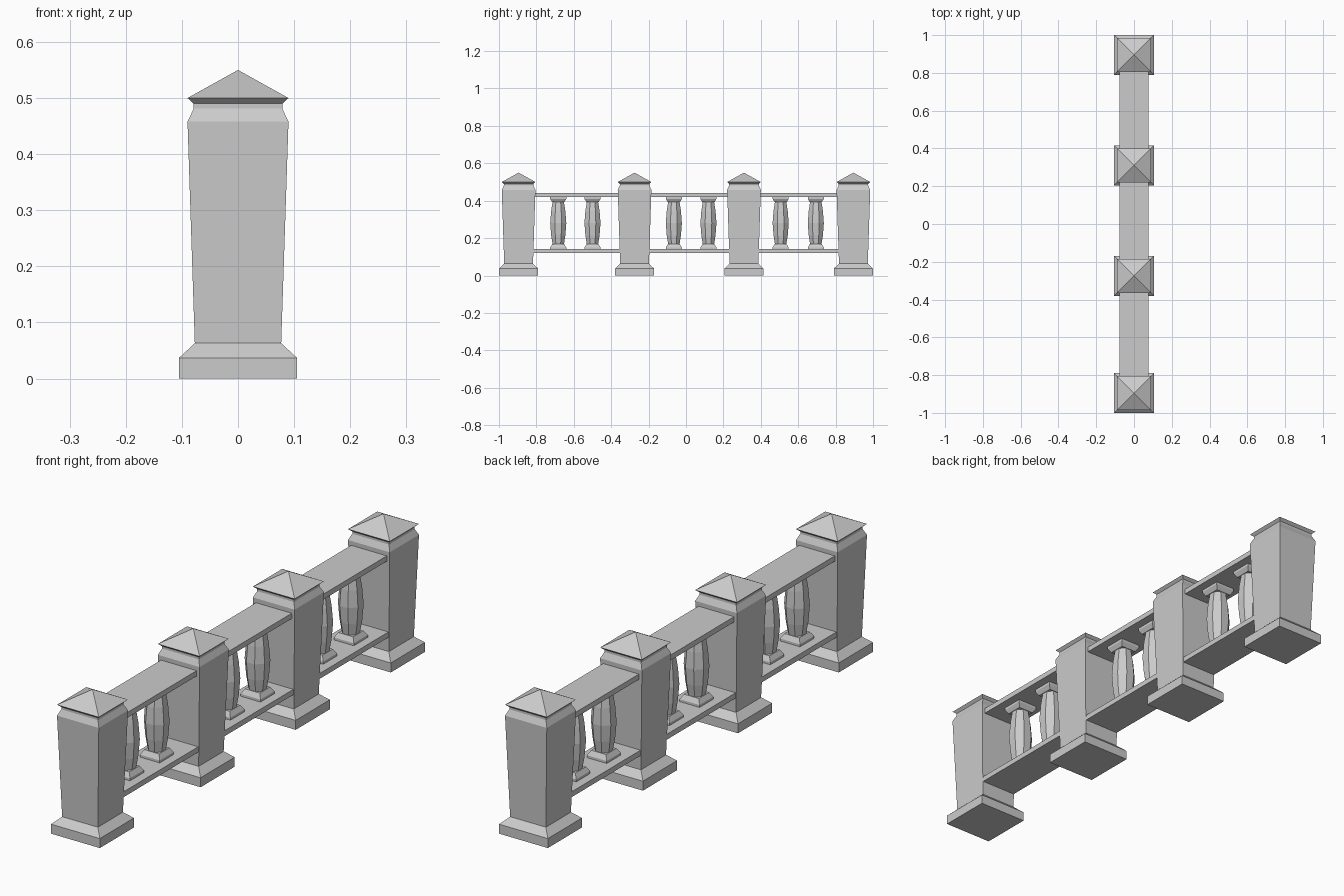
import bpy, bmesh, math

if "Cube" in bpy.data.objects:
    bpy.data.objects.remove(bpy.data.objects["Cube"])


def lathe(bm, profile, sides, cx=0, cy=0):
    """Stack flat-sided rings; profile holds (half width, height)."""
    rings = []
    for w, z in profile:
        if w == 0:
            rings.append([bm.verts.new((cx, cy, z))])
            continue
        r = w / math.cos(math.pi / sides)
        rings.append([bm.verts.new((cx + r * math.cos((i + .5) * 2 * math.pi / sides),
                                    cy + r * math.sin((i + .5) * 2 * math.pi / sides), z))
                      for i in range(sides)])
    bm.faces.new(rings[0][::-1])
    for a, b in zip(rings, rings[1:]):
        for i in range(sides):
            j = (i + 1) % sides
            if len(b) == 1:
                bm.faces.new((a[i], a[j], b[0]))
            else:
                bm.faces.new((a[i], a[j], b[j], b[i]))
    if len(rings[-1]) > 1:
        bm.faces.new(rings[-1])


def finish(bm, name):
    mesh = bpy.data.meshes.new(name)
    bm.to_mesh(mesh)
    bm.free()
    bpy.context.collection.objects.link(bpy.data.objects.new(name, mesh))


def box(name, center, size):
    bm = bmesh.new()
    bmesh.ops.create_cube(bm, size=1)
    for v in bm.verts:
        v.co = [c + p * s for c, p, s in zip(center, v.co, size)]
    finish(bm, name)


POST = [(.105, 0), (.105, .037), (.077, .063), (.09, .458), (.079, .481),
        (.079, .49), (.09, .50), (0, .55)]
FOOT = [(.043, .14), (.043, .15), (.032, .168)]
BODY = [(.03, .165), (.038, .215), (.043, .28), (.038, .345), (.03, .397)]
CAPITAL = [(.033, .393), (.043, .41), (.043, .42)]

# Square tapered posts with pyramid caps
post_y = [-.895, -.275, .31, .895]
for y in post_y:
    bm = bmesh.new()
    lathe(bm, POST, 4, cy=y)
    finish(bm, "post")

# Rails between neighbouring posts
for a, b in zip(post_y, post_y[1:]):
    for name, z in (("bottom_rail", .13), ("top_rail", .43)):
        box(name, (0, (a + b) / 2, z), (.154, b - a - .15, .021))

# Octagonal bulging balusters with square foot and capital
for y in (-.683, -.5, -.065, .12, .506, .694):
    bm = bmesh.new()
    lathe(bm, FOOT, 4, cy=y)
    lathe(bm, BODY, 8, cy=y)
    lathe(bm, CAPITAL, 4, cy=y)
    finish(bm, "baluster")
